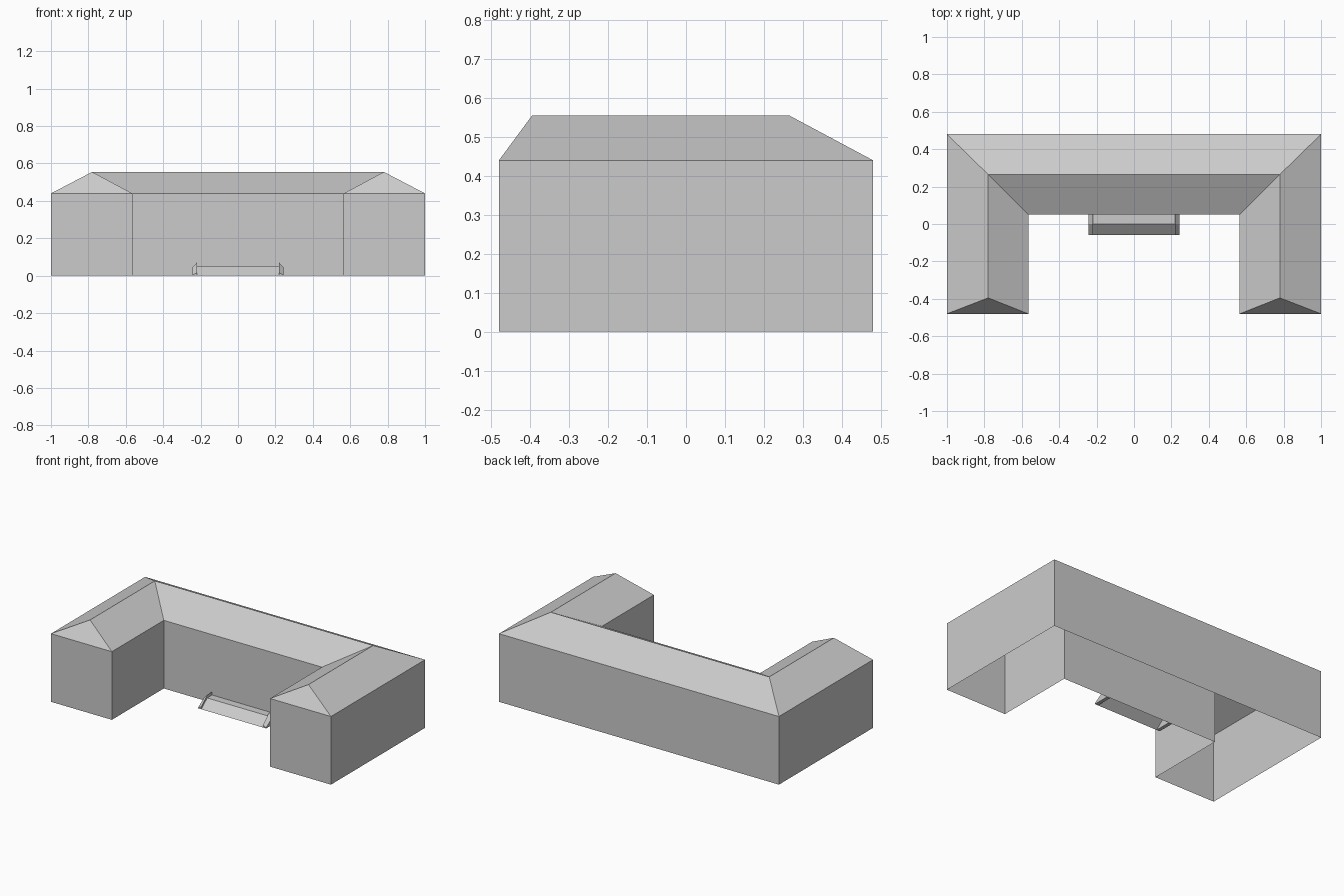
import bpy
import bmesh

cube = bpy.data.objects.get("Cube")
if cube:
    bpy.data.objects.remove(cube, do_unlink=True)

grey = bpy.data.materials.new("plain_grey")
grey.use_nodes = True
grey.diffuse_color = (0.6, 0.6, 0.6, 1)
grey.node_tree.nodes["Principled BSDF"].inputs["Base Color"].default_value = grey.diffuse_color


def build(name, faces):
    """Make an object from polygons given as lists of points."""
    bm = bmesh.new()
    for pts in faces:
        pts = list(dict.fromkeys(pts))  # collapsed corners become triangles
        bm.faces.new([bm.verts.new(p) for p in pts])
    bmesh.ops.remove_doubles(bm, verts=bm.verts[:], dist=0.0005)
    mesh = bpy.data.meshes.new(name)
    bm.to_mesh(mesh)
    bm.free()
    mesh.materials.append(grey)
    obj = bpy.data.objects.new(name, mesh)
    bpy.context.collection.objects.link(obj)
    return obj


# U-shaped footprint, counter-clockwise, each corner with its ridge point
EAVE, RIDGE = 0.44, 0.555
right_half = [((-1, 0.48), (-0.78, 0.265)), ((-1, -0.48), (-0.78, -0.395)),
              ((-0.565, -0.48), (-0.78, -0.395)), ((-0.565, 0.05), (-0.78, 0.265))]
left_half = [((-c[0], c[1]), (-r[0], r[1])) for c, r in reversed(right_half)]
plan = right_half + left_half
walls, roof = [], []
for (a, ra), (b, rb) in zip(plan, plan[1:] + plan[:1]):
    walls.append([(*a, 0), (*b, 0), (*b, EAVE), (*a, EAVE)])
    roof.append([(*a, EAVE), (*b, EAVE), (*rb, RIDGE), (*ra, RIDGE)])
build("building_walls", walls)
build("hipped_roof", roof)

# Entrance step: flat landing with a sloping front
W = 0.22
step = [(0.05, 0.05), (0, 0.05), (-0.06, 0)]
build("entrance_step", [[(-W, *p), (-W, *q), (W, *q), (W, *p)]
                        for p, q in zip(step, step[1:])])

# Side cheeks: tall inner edge, lower outer edge
inner = [(0.05, 0), (0.05, 0.07), (0, 0.07), (-0.06, 0.015), (-0.06, 0)]
outer = [(0.05, 0), (0.05, 0.045), (0, 0.045), (-0.06, 0.005), (-0.06, 0)]
for side, name in ((1, "left_cheek"), (-1, "right_cheek")):
    a = [(side * W, *p) for p in inner]
    b = [(side * 0.243, *p) for p in outer]
    faces = [a, b[::-1]]
    for i in range(len(a)):
        j = (i + 1) % len(a)
        faces.append([a[j], a[i], b[i], b[j]])
    if side < 0:
        faces = [f[::-1] for f in faces]
    build(name, faces)
